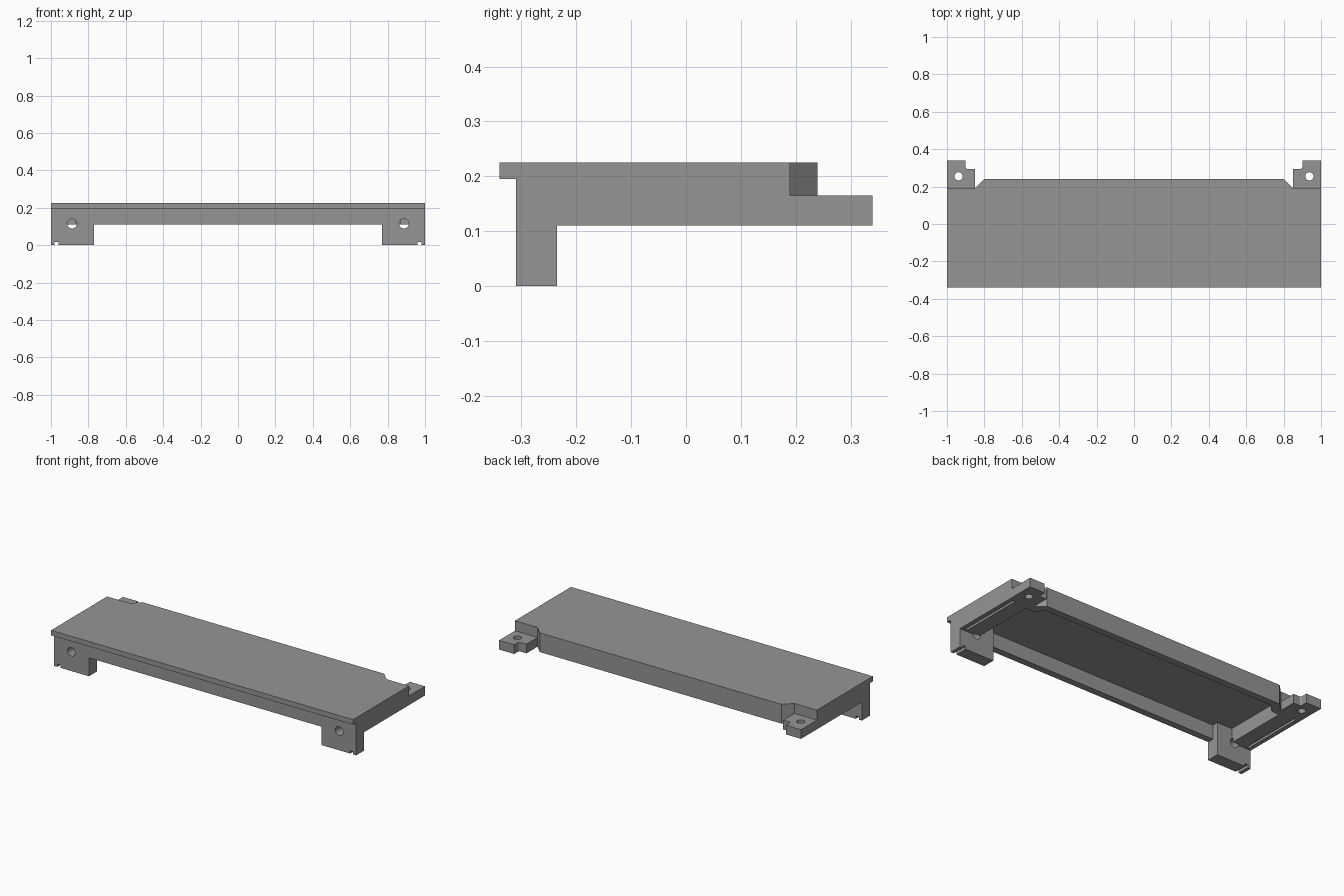
import bpy, bmesh, math
from mathutils import Matrix

if "Cube" in bpy.data.objects:
    bpy.data.objects.remove(bpy.data.objects["Cube"])

grey = bpy.data.materials.new("mid grey")
grey.diffuse_color = (0.30, 0.30, 0.30, 1)
grey.use_nodes = True
grey.node_tree.nodes["Principled BSDF"].inputs["Base Color"].default_value = grey.diffuse_color


def finish(bm, name):
    bmesh.ops.recalc_face_normals(bm, faces=bm.faces)
    mesh = bpy.data.meshes.new(name)
    bm.to_mesh(mesh)
    bm.free()
    mesh.materials.append(grey)
    ob = bpy.data.objects.new(name, mesh)
    bpy.context.collection.objects.link(ob)
    return ob


def prism(name, outline, z0, z1):
    bm = bmesh.new()
    face = bm.faces.new([bm.verts.new((x, y, z0)) for x, y in outline])
    ext = bmesh.ops.extrude_face_region(bm, geom=[face])
    for v in ext["geom"]:
        if isinstance(v, bmesh.types.BMVert):
            v.co.z = z1
    return finish(bm, name)


def box(name, x0, x1, y0, y1, z0, z1):
    return prism(name, [(x0, y0), (x1, y0), (x1, y1), (x0, y1)], z0, z1)


def cylinder(name, centre, radius, depth, along_y=False):
    bm = bmesh.new()
    m = Matrix.Translation(centre)
    if along_y:
        m = m @ Matrix.Rotation(math.pi / 2, 4, "X")
    bmesh.ops.create_cone(bm, cap_ends=True, segments=32, radius1=radius,
                          radius2=radius, depth=depth, matrix=m)
    return finish(bm, name)


def cut(ob, *cutters):
    for c in cutters:
        c.hide_render = True
        c.hide_viewport = True
        mod = ob.modifiers.new(c.name, "BOOLEAN")
        mod.operation, mod.object, mod.solver = "DIFFERENCE", c, "EXACT"


def both_sides(half):
    # mirror a right-hand outline to make a closed symmetric one
    return half + [(-x, y) for x, y in reversed(half)]


# Shelf body with chamfered rear corners, hollow underneath
body = prism("shelf_body", both_sides(
    [(1, -0.31), (1, 0.19), (0.85, 0.19), (0.80, 0.24)]), 0.11, 0.225)
cavity = prism("cavity_cutter", both_sides(
    [(0.87, -0.27), (0.87, 0.15), (0.82, 0.15), (0.77, 0.20)]), 0.05, 0.195)
cut(body, cavity)

# Front lip of the top plate
box("front_lip", -1, 1, -0.34, -0.31, 0.195, 0.225)

for s, side in ((1, "right"), (-1, "left")):
    # Shallow groove under each end rim
    cut(body, box(side + "_rim_groove_cutter", s * 0.96, s * 0.975,
                  -0.225, 0.17, 0.09, 0.125))

    # Front leg, with its boss inside the cavity, screw hole and foot notch
    leg = box(side + "_front_leg", s * 0.77, s * 1.0, -0.31, -0.235, 0, 0.11)
    boss = box(side + "_leg_boss", s * 0.77, s * 0.87, -0.27, -0.235, 0.11, 0.195)
    hole = cylinder(side + "_screw_hole_cutter", (s * 0.887, -0.28, 0.115),
                    0.026, 0.11, True)
    notch = box(side + "_foot_notch_cutter", s * 0.96, s * 0.98,
                -0.4, -0.2, -0.02, 0.017)
    cut(leg, hole, notch)
    cut(boss, hole)
    cut(body, hole)

    # Rear mounting ear with stepped, rounded inner corner and bolt hole
    arc = [(0.89 + 0.01 * math.sin(a), 0.305 - 0.01 * math.cos(a))
           for a in (i * math.pi / 8 for i in range(5))]
    outline = [(0.85, 0.19), (1, 0.19), (1, 0.34), (0.90, 0.34)] \
        + arc[::-1] + [(0.85, 0.295)]
    ear = prism(side + "_rear_ear", [(s * x, y) for x, y in outline], 0.11, 0.165)
    cut(ear, cylinder(side + "_bolt_hole_cutter", (s * 0.938, 0.255, 0.14),
                      0.022, 0.2))
